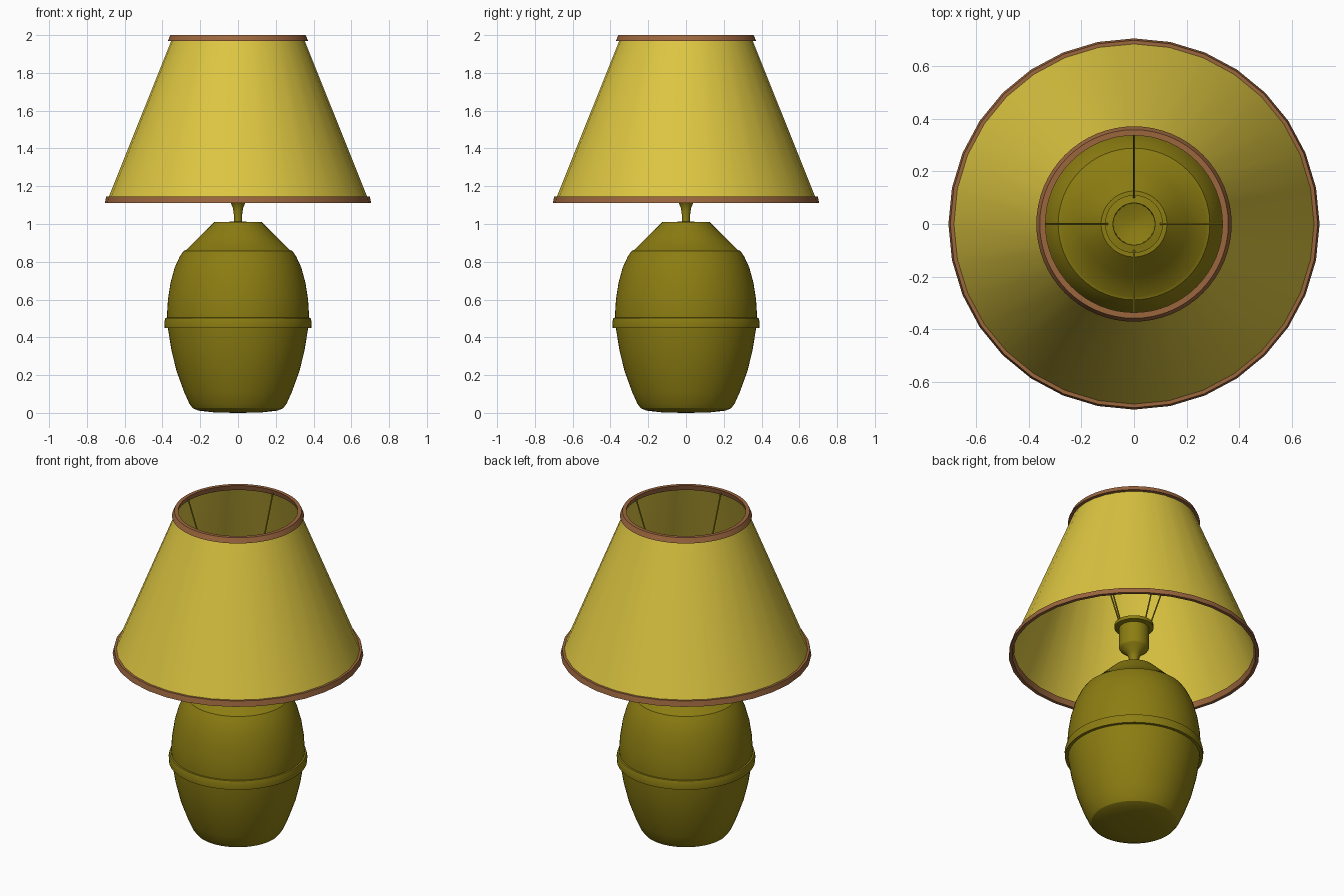
import bpy, bmesh, math
from mathutils import Vector

if "Cube" in bpy.data.objects:
    bpy.data.objects.remove(bpy.data.objects["Cube"])


def material(name, rgb):
    m = bpy.data.materials.new(name)
    m.diffuse_color = (*rgb, 1)
    m.use_nodes = True
    m.node_tree.nodes["Principled BSDF"].inputs["Base Color"].default_value = m.diffuse_color
    return m


OLIVE = material("olive_glaze", (0.262, 0.205, 0.006))
YELLOW = material("yellow_fabric", (0.72, 0.565, 0.053))
BROWN = material("brown_trim", (0.33, 0.133, 0.048))


def finish(bm, name, mat, angle=30):
    me = bpy.data.meshes.new(name)
    bm.to_mesh(me)
    bm.free()
    ob = bpy.data.objects.new(name, me)
    bpy.context.collection.objects.link(ob)
    me.materials.append(mat)
    bpy.ops.object.select_all(action='DESELECT')
    ob.select_set(True)
    bpy.context.view_layer.objects.active = ob
    bpy.ops.object.shade_smooth_by_angle(angle=math.radians(angle))
    return ob


def lathe(name, profile, mat, sides=48, closed=False, angle=30):
    """Revolve (radius, height) points around z."""
    bm = bmesh.new()
    pts = profile + profile[:1] if closed else profile
    vs = [bm.verts.new((r, 0, z)) for r, z in pts]
    es = [bm.edges.new(p) for p in zip(vs, vs[1:])]
    bmesh.ops.spin(bm, geom=vs + es, axis=(0, 0, 1), cent=(0, 0, 0),
                   angle=2 * math.pi, steps=sides)
    bmesh.ops.remove_doubles(bm, verts=bm.verts, dist=1e-4)
    bmesh.ops.recalc_face_normals(bm, faces=bm.faces)
    return finish(bm, name, mat, angle)


# Rounded body with a shoulder step
lathe("body", [(0, 0.0), (0.12, 0.002), (0.21, 0.012), (0.24, 0.025), (0.258, 0.05),
               (0.285, 0.11), (0.325, 0.22), (0.352, 0.33), (0.37, 0.44),
               (0.376, 0.52), (0.371, 0.6), (0.357, 0.69), (0.335, 0.77),
               (0.307, 0.83), (0.288, 0.858), (0.275, 0.862), (0.2, 0.936),
               (0.125, 1.01), (0, 1.013)], OLIVE, 64)

# Raised band around the belly
lathe("body_band", [(0.365, 0.45), (0.388, 0.45), (0.39, 0.48), (0.384, 0.503),
                    (0.365, 0.505)], OLIVE, 64, closed=True)

# Stem flaring into an open socket cup with a flange
lathe("stem_and_socket", [(0.022, 1.0), (0.022, 1.05), (0.027, 1.085), (0.04, 1.115),
                          (0.078, 1.145), (0.084, 1.155), (0.084, 1.28),
                          (0.11, 1.285), (0.11, 1.305), (0.08, 1.31),
                          (0.078, 1.17), (0.02, 1.15), (0, 1.15)], OLIVE, 32)

# Fabric shade
lathe("shade", [(0.692, 1.125), (0.347, 1.985)], YELLOW, 32)

# Trim rings at the shade's two rims
lathe("shade_bottom_trim", [(0.685, 1.112), (0.705, 1.112), (0.698, 1.145),
                            (0.676, 1.145)], BROWN, 32, closed=True)
lathe("shade_top_trim", [(0.345, 1.968), (0.371, 1.97), (0.358, 2.0), (0.336, 2.0)],
      BROWN, 64, closed=True)

# Four wires holding the shade to the socket
for i in range(4):
    a = i * math.pi / 2
    d = Vector((math.cos(a), math.sin(a), 0))
    p, q = d * 0.1 + Vector((0, 0, 1.3)), d * 0.342 + Vector((0, 0, 1.98))
    bm = bmesh.new()
    bmesh.ops.create_cone(bm, cap_ends=True, segments=8, radius1=0.004,
                          radius2=0.004, depth=(q - p).length)
    ob = finish(bm, f"shade_wire_{i + 1}", OLIVE, 60)
    ob.location = (p + q) / 2
    ob.rotation_mode = 'QUATERNION'
    ob.rotation_quaternion = (q - p).to_track_quat('Z', 'Y')
